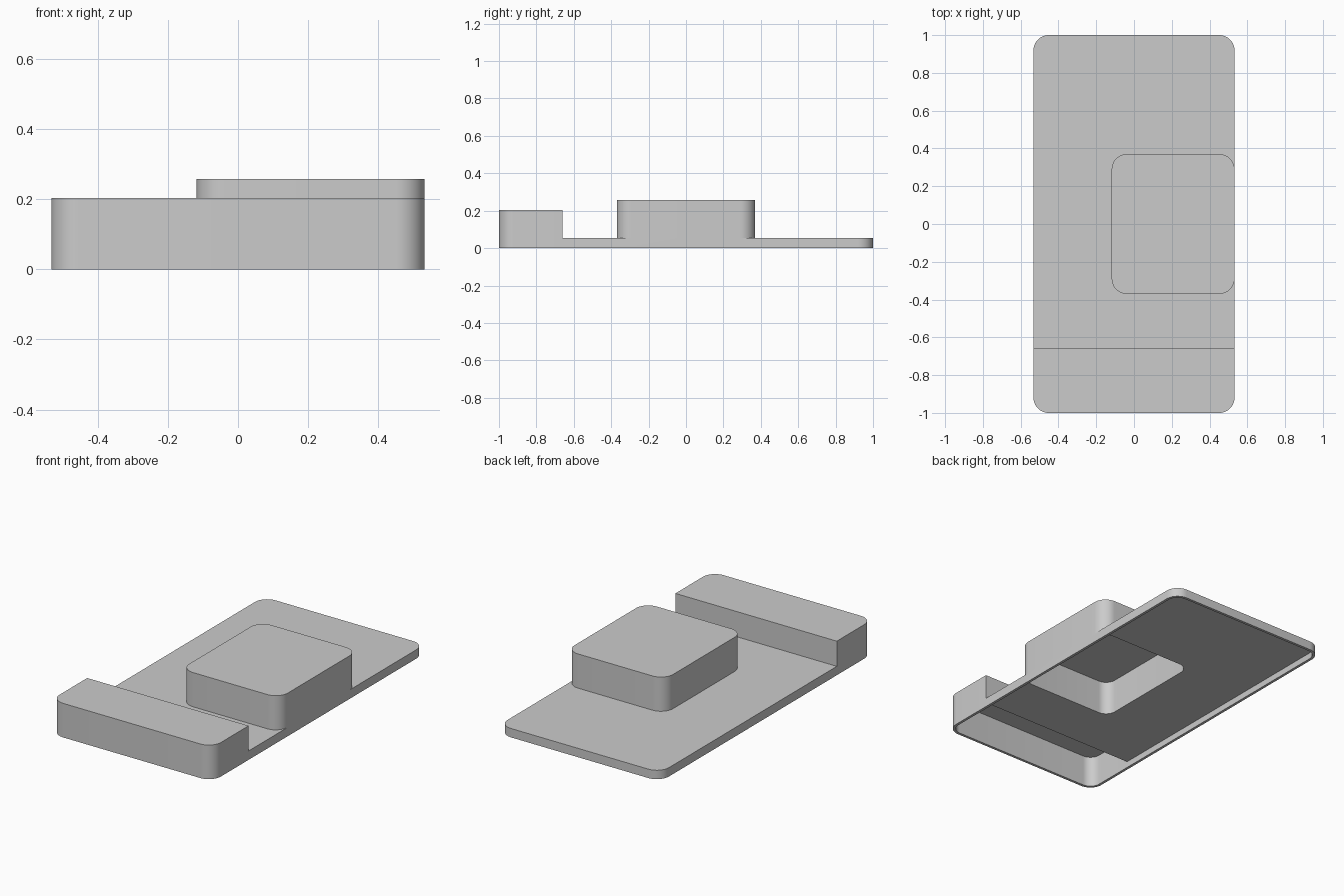
import bpy, bmesh, math

cube = bpy.data.objects.get("Cube")
if cube:
    bpy.data.objects.remove(cube, do_unlink=True)

HALF_X, HALF_Y, RADIUS, WALL = 0.532, 1.0, 0.08, 0.016
SEGMENTS = 12

grey = bpy.data.materials.new("plain grey")
grey.use_nodes = True
colour = (0.6, 0.6, 0.6, 1)
grey.diffuse_color = colour
grey.node_tree.nodes["Principled BSDF"].inputs["Base Color"].default_value = colour


def prism(name, x0, x1, y0, y1, z0, z1, radius, round_back=True):
    """Upright box with rounded vertical corners; the back pair may stay square."""
    corners = [(x1, y1, 0, round_back), (x0, y1, 1, round_back),
               (x0, y0, 2, True), (x1, y0, 3, True)]
    outline = []
    for x, y, quarter, rounded in corners:
        if not rounded:
            outline.append((x, y))
            continue
        cx = x - radius if x == x1 else x + radius
        cy = y - radius if y == y1 else y + radius
        for i in range(SEGMENTS + 1):
            a = (quarter + i / SEGMENTS) * math.pi / 2
            outline.append((cx + radius * math.cos(a), cy + radius * math.sin(a)))
    bm = bmesh.new()
    base = bm.faces.new([bm.verts.new((x, y, z0)) for x, y in outline])
    top = bmesh.ops.extrude_face_region(bm, geom=[base])["geom"]
    bmesh.ops.translate(bm, vec=(0, 0, z1 - z0),
                        verts=[v for v in top if isinstance(v, bmesh.types.BMVert)])
    bmesh.ops.recalc_face_normals(bm, faces=bm.faces)
    mesh = bpy.data.meshes.new(name)
    bm.to_mesh(mesh)
    bm.free()
    mesh.materials.append(grey)
    obj = bpy.data.objects.new(name, mesh)
    bpy.context.collection.objects.link(obj)
    return obj


def combine(target, other, operation):
    """Apply a boolean and discard the second solid."""
    mod = target.modifiers.new("combine", 'BOOLEAN')
    mod.operation, mod.solver, mod.object = operation, 'EXACT', other
    bpy.context.view_layer.update()
    evaluated = target.evaluated_get(bpy.context.evaluated_depsgraph_get())
    mesh = bpy.data.meshes.new_from_object(evaluated)
    target.modifiers.clear()
    target.data = mesh
    bpy.data.objects.remove(other, do_unlink=True)


def body(name, inset, floor):
    """Base plate, front block and raised box, all shrunk by the inset."""
    r, x, y = RADIUS - inset, HALF_X - inset, HALF_Y - inset
    plate = prism(name, -x, x, -y, y, floor, 0.053 - inset, r)
    block = prism("front_block", -x, x, -y, -0.66 - inset, floor, 0.203 - inset, r, False)
    box = prism("raised_box", -0.118 + inset, x, -0.37 + inset, 0.37 - inset,
                floor, 0.257 - inset, r)
    combine(plate, block, 'UNION')
    combine(plate, box, 'UNION')
    return plate


# Hollow cover, open underneath
cover = body("hollow_cover", 0, 0)
combine(cover, body("cavity", WALL, -0.1), 'DIFFERENCE')

# Tidy seams left by the joins
bm = bmesh.new()
bm.from_mesh(cover.data)
bmesh.ops.remove_doubles(bm, verts=bm.verts, dist=0.0001)
bmesh.ops.dissolve_limit(bm, angle_limit=math.radians(0.5),
                         verts=bm.verts, edges=bm.edges)
bm.to_mesh(cover.data)
bm.free()

bpy.ops.object.select_all(action='DESELECT')
cover.select_set(True)
bpy.context.view_layer.objects.active = cover
bpy.ops.object.shade_smooth_by_angle(angle=math.radians(30))
